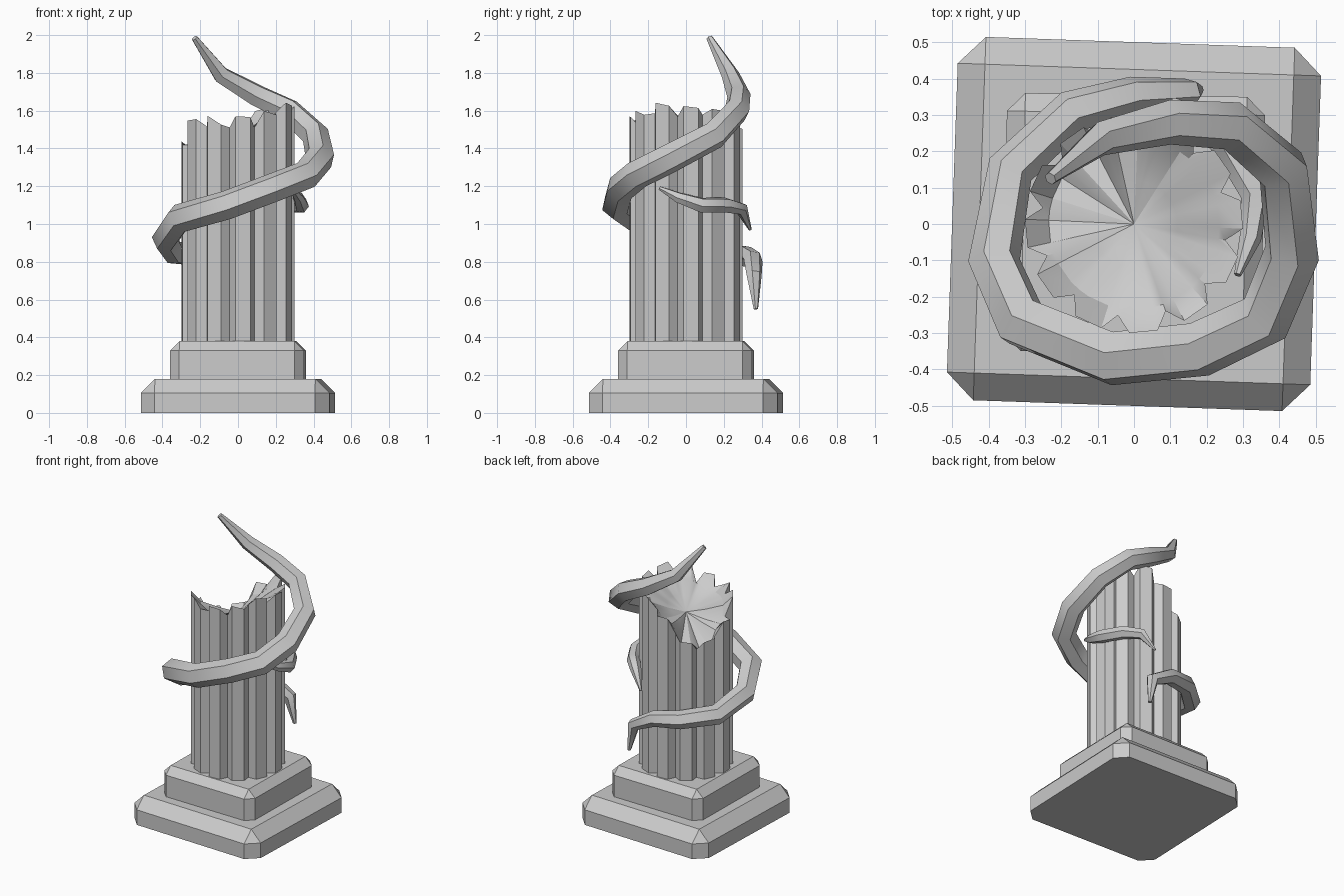
import bpy, bmesh, math, random
from mathutils import Matrix

if "Cube" in bpy.data.objects:
    bpy.data.objects.remove(bpy.data.objects["Cube"])

random.seed(4)


def finish(bm, name, smooth_angle=None):
    bmesh.ops.recalc_face_normals(bm, faces=bm.faces[:])
    me = bpy.data.meshes.new(name)
    bm.to_mesh(me)
    bm.free()
    ob = bpy.data.objects.new(name, me)
    bpy.context.collection.objects.link(ob)
    if smooth_angle:
        shade(ob, smooth_angle)
    return ob


def shade(ob, angle):
    bpy.ops.object.select_all(action='DESELECT')
    ob.select_set(True)
    bpy.context.view_layer.objects.active = ob
    bpy.ops.object.shade_smooth_by_angle(angle=math.radians(angle))


# Square plinth block with chamfered upright and top edges
def plinth(name, half, z0, z1, chamfer, turn):
    bm = bmesh.new()
    h = z1 - z0
    bmesh.ops.create_cube(bm, size=1, matrix=Matrix.Translation((0, 0, z0 + h / 2))
                          @ Matrix.Diagonal((2 * half, 2 * half, h, 1)))
    edges = [e for e in bm.edges if max(v.co.z for v in e.verts) > z1 - 0.001]
    bmesh.ops.bevel(bm, geom=edges, offset=chamfer, segments=1, affect='EDGES', profile=0.5)
    bmesh.ops.rotate(bm, verts=bm.verts[:], matrix=Matrix.Rotation(math.radians(turn), 3, 'Z'))
    return finish(bm, name)


plinth("lower_plinth", 0.5, 0.0, 0.18, 0.075, -2)
plinth("upper_plinth", 0.355, 0.18, 0.38, 0.05, -1)


# Fluted shaft with a broken, slanted top
def shaft():
    heights = [1.64, 1.63, 1.59, 1.52, 1.37, 1.31, 1.42, 1.54, 1.55, 1.56, 1.60, 1.62]
    n = len(heights)
    bm = bmesh.new()
    base, rim, inner, mid = [], [], [], []
    for k in range(n):
        nxt = heights[(k + 1) % n]
        for offset, r, blend, drop in ((-7.5, 0.30, 0, 0), (7.5, 0.30, 0.15, 0),
                                       (15, 0.255, 0.5, 0.05)):
            a = math.radians(5 + 30 * k + offset)
            c, s = math.cos(a), math.sin(a)
            z = heights[k] * (1 - blend) + nxt * blend
            top = z - drop + random.uniform(-0.03, 0.03)
            base.append(bm.verts.new((r * c, r * s, 0.37)))
            rim.append(bm.verts.new((r * c, r * s, top)))
            inner.append(bm.verts.new((0.235 * c, 0.235 * s, z - 0.06)))
            mid.append(bm.verts.new((0.12 * c, 0.12 * s, z * 0.5 + 0.5 * 1.45 - 0.05)))
    centre = bm.verts.new((0, 0, 1.42))
    m = len(base)
    for i in range(m):
        j = (i + 1) % m
        bm.faces.new((base[i], base[j], rim[j], rim[i]))
        bm.faces.new((rim[i], rim[j], inner[j], inner[i]))
        bm.faces.new((inner[i], inner[j], mid[j], mid[i]))
        bm.faces.new((mid[i], mid[j], centre))
    bm.faces.new(base)
    return finish(bm, "broken_column", 25)


shaft()


# Tapered tendril swept along points of (x, y, z, radius)
def tendril(name, points):
    cu = bpy.data.curves.new(name + "_path", 'CURVE')
    cu.dimensions = '3D'
    cu.bevel_depth = 1.0
    cu.bevel_resolution = 1
    cu.use_fill_caps = True
    sp = cu.splines.new('POLY')
    sp.points.add(len(points) - 1)
    for p, (x, y, z, r) in zip(sp.points, points):
        p.co = (x, y, z, 1)
        p.radius = r
    ob = bpy.data.objects.new(name, cu)
    bpy.context.collection.objects.link(ob)
    bpy.ops.object.select_all(action='DESELECT')
    ob.select_set(True)
    bpy.context.view_layer.objects.active = ob
    bpy.ops.object.convert(target='MESH')
    ob = bpy.context.view_layer.objects.active
    ob.name = name
    shade(ob, 50)


# Large tendril climbing once around the column
tendril("main_tendril", [
    (0.18, 0.37, 0.55, 0.012), (0.15, 0.36, 0.73, 0.042), (0.00, 0.355, 0.81, 0.052),
    (-0.17, 0.31, 0.83, 0.06), (-0.34, 0.15, 0.85, 0.065), (-0.385, -0.10, 0.92, 0.072),
    (-0.31, -0.27, 1.03, 0.078), (-0.06, -0.37, 1.10, 0.078), (0.18, -0.345, 1.19, 0.078),
    (0.36, -0.26, 1.26, 0.078), (0.435, -0.08, 1.35, 0.078), (0.41, 0.15, 1.47, 0.074),
    (0.27, 0.27, 1.60, 0.068), (0.10, 0.28, 1.68, 0.062), (-0.09, 0.235, 1.79, 0.048),
    (-0.23, 0.125, 1.985, 0.018)])

# Small tendril on the right side
tendril("small_tendril", [
    (0.285, -0.14, 1.19, 0.010), (0.32, -0.04, 1.14, 0.03), (0.335, 0.08, 1.10, 0.042),
    (0.26, 0.21, 1.10, 0.042), (0.18, 0.295, 1.08, 0.035), (0.11, 0.34, 0.97, 0.008)])
